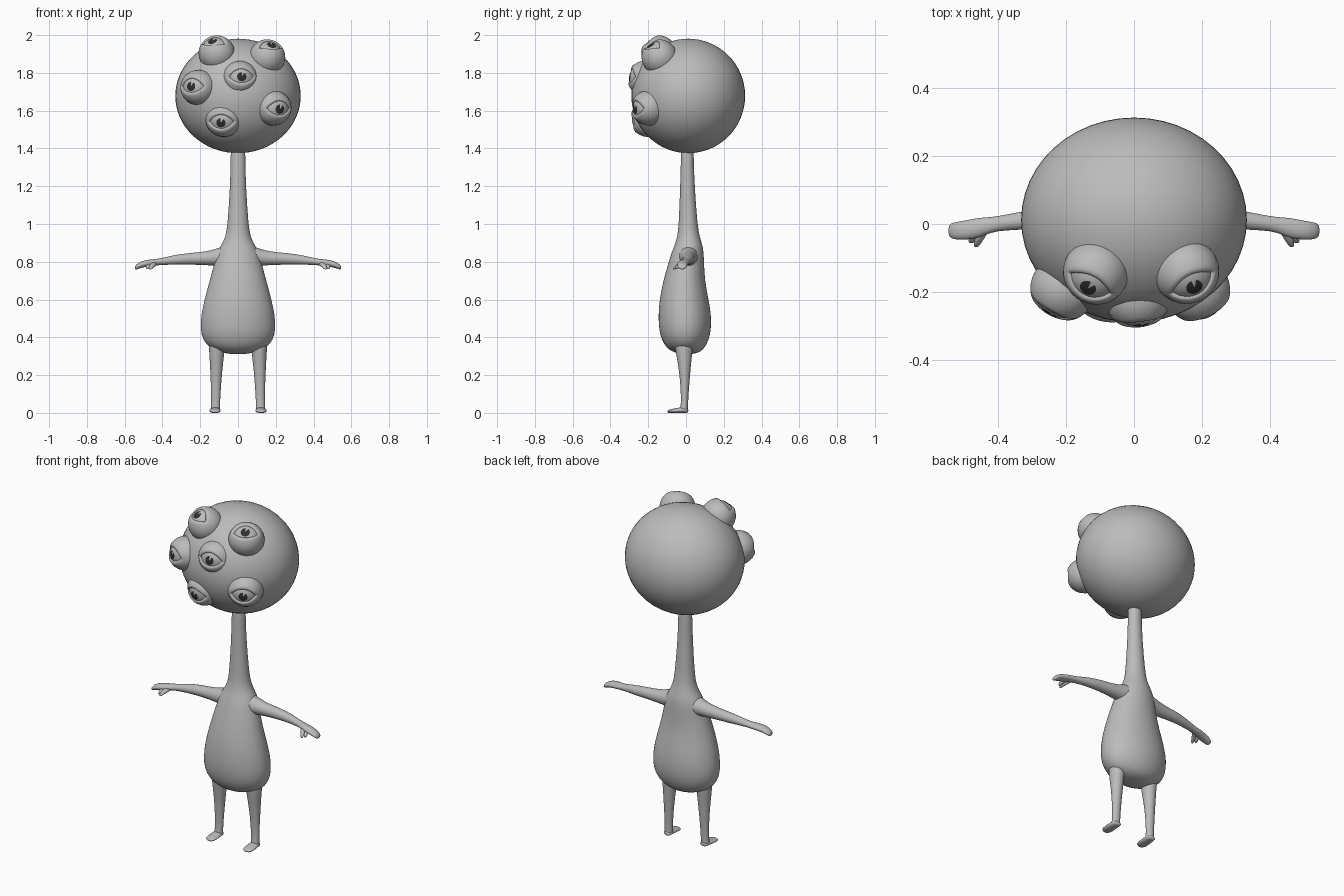
import bpy, bmesh, math
from mathutils import Vector, Matrix


def material(name, rgb):
    m = bpy.data.materials.new(name)
    m.diffuse_color = (*rgb, 1)
    return m


GREY = material("skin grey", (0.5, 0.5, 0.5))
DARK = material("pupil dark", (0.03, 0.03, 0.03))


def finish(name, bm, mats=(GREY,), subdiv=0):
    bmesh.ops.recalc_face_normals(bm, faces=bm.faces)
    for f in bm.faces:
        f.smooth = True
    me = bpy.data.meshes.new(name)
    bm.to_mesh(me)
    bm.free()
    ob = bpy.data.objects.new(name, me)
    bpy.context.collection.objects.link(ob)
    for m in mats:
        me.materials.append(m)
    if subdiv:
        ob.modifiers.new("smooth", 'SUBSURF').levels = subdiv
        ob.modifiers["smooth"].render_levels = subdiv
    return ob


def bridge(bm, rings):
    for a, b in zip(rings, rings[1:]):
        n = len(a)
        for i in range(n):
            bm.faces.new((a[i], a[(i + 1) % n], b[(i + 1) % n], b[i]))


def loft(name, sections, axis, mirror=1, n=20):
    """Skin oval sections (x, y, z, radius a, radius b) across an axis."""
    u, v = {'X': ((0, 1, 0), (0, 0, 1)), 'Y': ((1, 0, 0), (0, 0, 1)),
            'Z': ((1, 0, 0), (0, 1, 0))}[axis]
    u, v = Vector(u), Vector(v)
    bm = bmesh.new()
    rings = []
    for x, y, z, a, b in sections:
        ring = []
        for i in range(n):
            t = math.tau * i / n
            p = Vector((x, y, z)) + u * a * math.cos(t) + v * b * math.sin(t)
            ring.append(bm.verts.new((p.x * mirror, p.y, p.z)))
        rings.append(ring)
    bridge(bm, rings)
    for ring, s in ((rings[0], sections[0]), (rings[-1], sections[-1])):
        c = bm.verts.new((s[0] * mirror, s[1], s[2]))
        for i in range(n):
            bm.faces.new((ring[i], ring[(i + 1) % n], c))
    return finish(name, bm, subdiv=1)


# Head
bm = bmesh.new()
bmesh.ops.create_uvsphere(bm, u_segments=48, v_segments=32, radius=1)
bm.transform(Matrix.Translation((0, 0.012, 1.678)) @ Matrix.Diagonal((0.332, 0.301, 0.303, 1)))
finish("head", bm)

# Pear-shaped torso running up into the long neck: z, half width, y min, y max
profile = [(0.312, 0.05, -0.03, 0.04), (0.322, 0.10, -0.07, 0.075), (0.345, 0.152, -0.105, 0.10),
           (0.385, 0.186, -0.128, 0.12), (0.44, 0.201, -0.144, 0.134), (0.52, 0.196, -0.147, 0.134),
           (0.60, 0.178, -0.141, 0.12), (0.70, 0.151, -0.121, 0.10), (0.79, 0.126, -0.095, 0.096),
           (0.85, 0.112, -0.076, 0.094), (0.89, 0.088, -0.06, 0.087), (0.93, 0.066, -0.046, 0.073),
           (1.0, 0.055, -0.038, 0.06), (1.2, 0.042, -0.031, 0.046), (1.33, 0.039, -0.027, 0.041),
           (1.42, 0.039, -0.027, 0.041)]
loft("torso_and_neck", [(0, (a + b) / 2, z, w, (b - a) / 2) for z, w, a, b in profile], 'Z', n=32)

for side, s in (("left", 1), ("right", -1)):
    # Arm ending in a mitten hand
    loft(side + "_arm", [(0.03, 0.01, 0.835, 0.06, 0.06), (0.09, 0.012, 0.828, 0.052, 0.052),
                         (0.14, 0.014, 0.82, 0.040, 0.040), (0.21, 0.015, 0.817, 0.033, 0.033),
                         (0.30, 0.014, 0.814, 0.029, 0.029), (0.38, 0.004, 0.805, 0.023, 0.021),
                         (0.42, -0.002, 0.799, 0.022, 0.017), (0.46, -0.012, 0.795, 0.031, 0.018),
                         (0.50, -0.019, 0.789, 0.028, 0.018), (0.53, -0.020, 0.778, 0.026, 0.016),
                         (0.545, -0.020, 0.768, 0.018, 0.011)], 'X', s)
    # Thumb and small finger
    loft(side + "_thumb", [(0.435, -0.012, 0.793, 0.014, 0.013), (0.450, -0.035, 0.785, 0.014, 0.013),
                           (0.460, -0.055, 0.772, 0.012, 0.011), (0.464, -0.068, 0.762, 0.006, 0.006)], 'Y', s)
    loft(side + "_finger", [(0.465, -0.015, 0.79, 0.013, 0.012), (0.476, -0.040, 0.778, 0.013, 0.012),
                            (0.478, -0.056, 0.766, 0.008, 0.008)], 'Y', s)
    # Leg
    loft(side + "_leg", [(0.108, -0.008, 0.42, 0.05, 0.055), (0.112, -0.011, 0.34, 0.042, 0.047),
                         (0.114, -0.008, 0.26, 0.035, 0.035), (0.116, -0.006, 0.18, 0.029, 0.026),
                         (0.118, -0.007, 0.08, 0.024, 0.019), (0.119, -0.009, 0.03, 0.024, 0.02),
                         (0.120, -0.011, 0.003, 0.027, 0.023)], 'Z', s)
    # Foot
    loft(side + "_foot", [(0.119, 0.012, 0.012, 0.018, 0.010), (0.120, 0.004, 0.014, 0.025, 0.014),
                          (0.121, -0.03, 0.015, 0.029, 0.016), (0.122, -0.065, 0.0105, 0.032, 0.0115),
                          (0.122, -0.09, 0.009, 0.028, 0.0095), (0.122, -0.099, 0.007, 0.016, 0.006)], 'Y', s)


def frame(centre, gaze):
    d = Vector(gaze).normalized()
    r = Vector((0, 0, 1)).cross(d).normalized()
    u = d.cross(r)
    return Matrix.Translation(centre) @ Matrix((r, u, d)).transposed().to_4x4()


def polar(radius, theta, az):
    return Vector((math.sin(theta) * math.cos(az), math.sin(theta) * math.sin(az),
                   math.cos(theta))) * radius


def eye(label, centre, gaze, R=0.097, n=40):
    mat = frame(centre, gaze)
    # Eyelids: a ball with an almond opening and a rolled rim
    bm = bmesh.new()
    rows = [(0.80, 0.0), (0.90, -0.01), (0.965, 0.005), (0.995, 0.04)] + \
           [(1.0, k / 12) for k in range(1, 12)]
    rings = [[] for _ in rows]
    for i in range(n):
        phi = math.tau * i / n
        s = math.sin(phi)
        x = 0.74 * math.cos(phi)
        y = (0.50 if s > 0 else 0.42) * s * abs(s) ** 0.6 + 0.02
        th0 = math.asin(math.hypot(x, y))
        az0 = math.atan2(y, x) % math.tau
        diff = (phi - az0 + math.pi) % math.tau - math.pi
        for ring, (k, t) in zip(rings, rows):
            p = polar(R * k, th0 + (math.pi - th0) * t, az0 + diff * max(0, min(1, t * 2)))
            p.y *= 0.97
            ring.append(bm.verts.new(p))
    bridge(bm, rings)
    bm.faces.new(rings[-1])
    bm.transform(mat)
    finish("eyelids_" + label, bm)
    # Eyeball with dark pupil and a pale glint wedge
    bm = bmesh.new()
    m = 32
    thetas = [0.02, 0.15, 0.29, 0.45, 0.65, 0.9, 1.2, 1.6]
    rings = [[bm.verts.new(polar(R * 0.89, t, math.tau * i / m)) for i in range(m)] for t in thetas]
    bridge(bm, rings)
    bm.faces.new(rings[0])
    for f in bm.faces:
        c = f.calc_center_median()
        az = math.degrees(math.atan2(c.y, c.x))
        if math.hypot(c.x, c.y) < R * 0.89 * math.sin(0.28) and not 60 < az < 88:
            f.material_index = 1
    bm.transform(mat)
    finish("eyeball_" + label, bm, (GREY, DARK))


# Six eyes scattered over the front of the head
eye("top_right", (-0.112, -0.142, 1.903), (-0.28, -0.55, 0.78))
eye("top_left", (0.154, -0.140, 1.882), (0.27, -0.52, 0.75))
eye("middle", (0.010, -0.215, 1.770), (0.12, -0.98, 0.12))
eye("side_right", (-0.208, -0.190, 1.722), (-0.48, -0.86, 0.08))
eye("low_middle", (-0.075, -0.200, 1.555), (-0.18, -0.92, -0.22))
eye("low_left", (0.186, -0.195, 1.615), (0.42, -0.88, -0.08))
